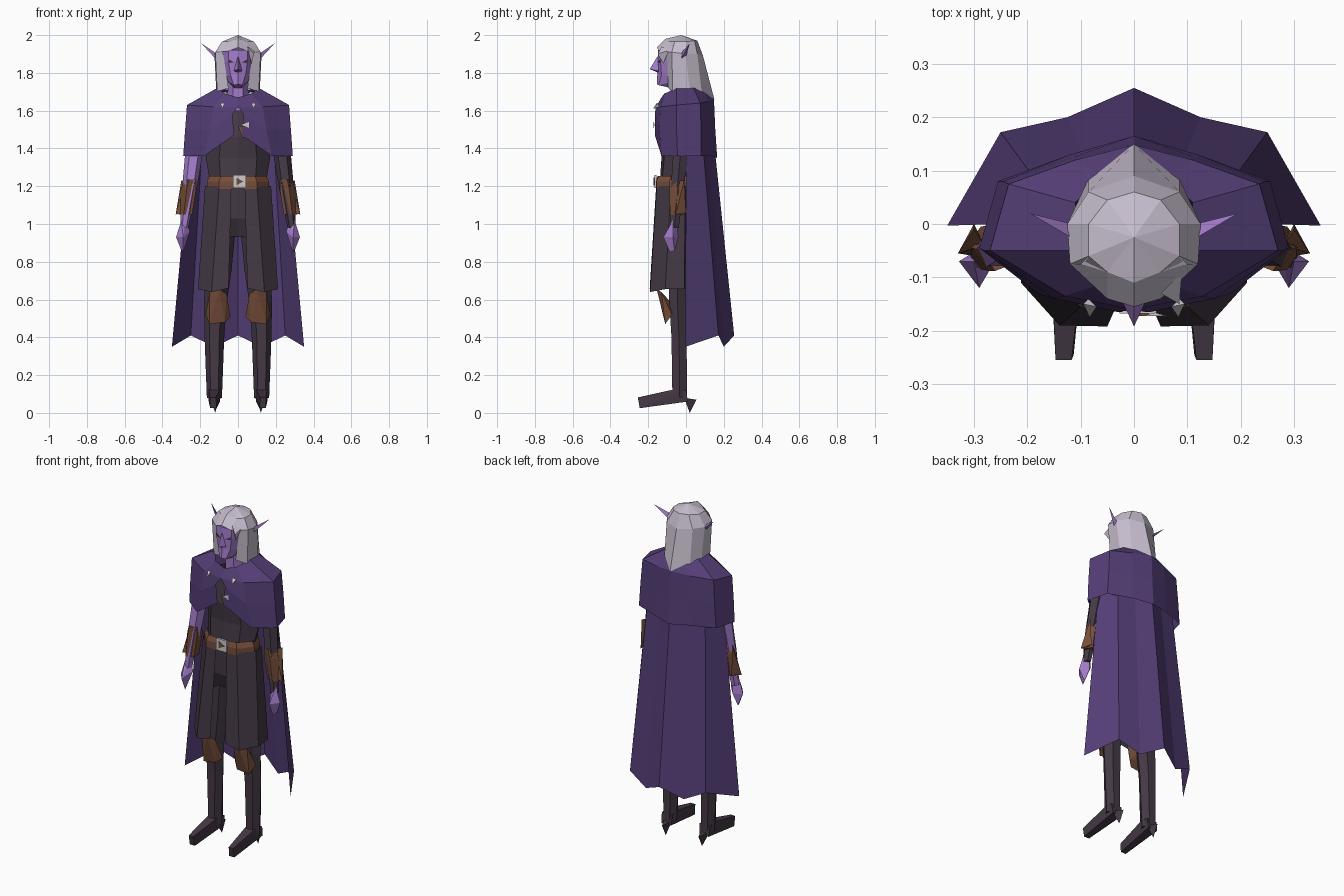
import bpy, bmesh, math


def material(name, r, g, b):
    m = bpy.data.materials.new(name)
    lin = [((c / 255 + 0.055) / 1.055) ** 2.4 for c in (r, g, b)]
    m.diffuse_color = (*lin, 1)
    return m


PURPLE = material("purple_cloth", 84, 62, 118)
SKIN = material("lilac_skin", 166, 126, 206)
HAIR = material("silver_hair", 198, 189, 205)
DARK = material("dark_cloth", 68, 57, 69)
LEATHER = material("brown_leather", 118, 78, 58)
METAL = material("pale_metal", 205, 200, 206)


def finish(name, bm, mat):
    bmesh.ops.remove_doubles(bm, verts=bm.verts, dist=0.0005)
    bmesh.ops.dissolve_degenerate(bm, edges=bm.edges, dist=0.0001)
    bmesh.ops.recalc_face_normals(bm, faces=bm.faces)
    me = bpy.data.meshes.new(name)
    bm.to_mesh(me)
    bm.free()
    me.materials.append(mat)
    ob = bpy.data.objects.new(name, me)
    bpy.context.collection.objects.link(ob)
    return ob


def sheet(name, rows, mat, mirror=True):
    """Skin between rows of points; rows describe the +x half when mirrored."""
    bm = bmesh.new()
    for s in ((1, -1) if mirror else (1,)):
        grid = [[bm.verts.new((s * x, y, z)) for x, y, z in row] for row in rows]
        for a, b in zip(grid, grid[1:]):
            for i in range(len(a) - 1):
                bm.faces.new((a[i], a[i + 1], b[i + 1], b[i]))
    return finish(name, bm, mat)


def limb(name, stations, mat, n=6, side=1):
    """Capped tube through (x, y, z, rx, ry) stations."""
    bm = bmesh.new()
    rings = []
    for x, y, z, rx, ry in stations:
        rings.append([bm.verts.new((side * (x + rx * math.cos(2 * math.pi * k / n)),
                                    y + ry * math.sin(2 * math.pi * k / n), z))
                      for k in range(n)])
    for a, b in zip(rings, rings[1:]):
        for k in range(n):
            j = (k + 1) % n
            bm.faces.new((a[k], a[j], b[j], b[k]))
    bm.faces.new(rings[0])
    bm.faces.new(rings[-1])
    return finish(name, bm, mat)


def hull(name, pts, mat, side=1):
    bm = bmesh.new()
    for x, y, z in pts:
        bm.verts.new((side * x, y, z))
    bmesh.ops.convex_hull(bm, input=bm.verts)
    return finish(name, bm, mat)


def at(z, pts):
    return [(x, y, z) for x, y in pts]


# Long cape with zigzag hem
sheet("cape", [
    [(0.25, 0.0, 1.42), (0.19, 0.09, 1.42), (0.09, 0.115, 1.42), (0, 0.15, 1.42)],
    [(0.35, -0.003, 0.35), (0.25, 0.172, 0.41), (0.125, 0.2, 0.35), (0, 0.255, 0.41)],
], PURPLE)

# Shoulder capelet with collar, open at the chest
sheet("capelet", [
    [(0, -0.13, 1.67), (0.07, -0.115, 1.69), (0.11, -0.05, 1.72), (0.11, 0.04, 1.72),
     (0.06, 0.09, 1.71), (0, 0.12, 1.70)],
    [(0, -0.16, 1.62), (0.13, -0.135, 1.62), (0.27, -0.05, 1.63), (0.235, 0.075, 1.64),
     (0.11, 0.12, 1.65), (0, 0.148, 1.66)],
    [(0.03, -0.165, 1.58), (0.15, -0.14, 1.50), (0.28, -0.05, 1.50), (0.245, 0.08, 1.50),
     (0.115, 0.125, 1.50), (0, 0.155, 1.50)],
    [(0.02, -0.165, 1.47), (0.18, -0.13, 1.36), (0.29, -0.045, 1.36), (0.255, 0.08, 1.36),
     (0.12, 0.13, 1.36), (0, 0.165, 1.35)],
], PURPLE)

# Torso, belt and hips
sheet("torso", [
    at(1.60, [(0, -0.11), (0.08, -0.10), (0.16, -0.04), (0.12, 0.05), (0, 0.07)]),
    at(1.46, [(0, -0.14), (0.09, -0.125), (0.17, -0.04), (0.13, 0.05), (0, 0.07)]),
    at(1.35, [(0, -0.13), (0.10, -0.115), (0.17, -0.04), (0.13, 0.03), (0, 0.05)]),
    at(1.20, [(0, -0.14), (0.09, -0.13), (0.145, -0.07), (0.12, 0.0), (0, 0.02)]),
    at(1.03, [(0, -0.13), (0.09, -0.13), (0.16, -0.07), (0.13, 0.0), (0, 0.02)]),
    at(0.93, [(0, -0.06), (0.09, -0.11), (0.165, -0.06), (0.13, 0.0), (0, -0.03)]),
], DARK)
sheet("belt", [
    at(1.255, [(0, -0.150), (0.09, -0.145), (0.150, -0.08), (0.13, 0.0), (0, 0.025)]),
    at(1.225, [(0, -0.160), (0.10, -0.157), (0.165, -0.08), (0.14, 0.005), (0, 0.03)]),
    at(1.185, [(0, -0.160), (0.10, -0.157), (0.165, -0.08), (0.14, 0.005), (0, 0.03)]),
], LEATHER)
hull("buckle", [(x, y, z) for x in (-0.027, 0.042) for y in (-0.168, -0.155)
                for z in (1.19, 1.26)], METAL)
hull("buckle_mark", [(x, y, z) for x, z in ((-0.008, 1.205), (-0.008, 1.245), (0.028, 1.225))
                     for y in (-0.172, -0.166)], LEATHER)

# Chest strap and brooch
hull("chest_strap", [(0.0, -0.16, 1.52), (0.02, -0.165, 1.52), (0.07, -0.155, 1.45),
                     (0.02, -0.16, 1.46), (0.03, -0.15, 1.48)], LEATHER)
hull("brooch", [(0.015, -0.172, 1.525), (0.06, -0.172, 1.545), (0.06, -0.172, 1.505),
                (0.04, -0.166, 1.525)], METAL)

# Split coat skirt
sheet("coat_skirt", [
    at(1.20, [(0.035, -0.158), (0.10, -0.155), (0.175, -0.08), (0.16, -0.005), (0.06, 0.015)]),
    [(0.05, -0.192, 0.66), (0.14, -0.19, 0.64), (0.212, -0.11, 0.655), (0.205, -0.008, 0.655),
     (0.08, 0.0, 0.66)],
], DARK)

# Legs, boots, knee guards, arms, hands and collar clasps
for s, tag in ((1, "left"), (-1, "right")):
    limb(tag + "_leg", [(0.085, -0.05, 1.0, 0.075, 0.06), (0.105, -0.045, 0.75, 0.07, 0.055),
                        (0.12, -0.045, 0.58, 0.06, 0.05), (0.125, -0.037, 0.40, 0.052, 0.046),
                        (0.125, -0.033, 0.08, 0.04, 0.045)], DARK, 6, s)
    hull(tag + "_boot", [(0.09, 0.0, 0.12), (0.16, 0.0, 0.12), (0.095, -0.06, 0.125),
                         (0.155, -0.06, 0.125), (0.095, 0.01, 0.06), (0.155, 0.01, 0.06),
                         (0.117, -0.255, 0.082), (0.147, -0.255, 0.082),
                         (0.113, -0.245, 0.025), (0.147, -0.245, 0.025)], DARK, s)
    hull(tag + "_heel", [(0.10, -0.01, 0.08), (0.15, -0.01, 0.08), (0.12, 0.055, 0.07),
                         (0.12, 0.02, 0.0)], DARK, s)
    hull(tag + "_knee_guard", [(0.10, -0.155, 0.655), (0.06, -0.13, 0.63), (0.15, -0.13, 0.64),
                               (0.04, -0.085, 0.51), (0.172, -0.075, 0.52),
                               (0.15, -0.11, 0.47), (0.07, -0.11, 0.48),
                               (0.12, -0.075, 0.58)], LEATHER, s)
    arm_mat = DARK if s > 0 else SKIN
    limb(tag + "_arm", [(0.21, -0.01, 1.57, 0.05, 0.05), (0.235, -0.03, 1.36, 0.046, 0.045),
                        (0.255, -0.045, 1.20, 0.04, 0.04), (0.285, -0.06, 0.98, 0.022, 0.025)],
         arm_mat, 6, s)
    hull(tag + "_hand", [(0.275, -0.05, 1.03), (0.30, -0.07, 1.02), (0.255, -0.06, 0.96),
                         (0.328, -0.07, 0.93), (0.29, -0.12, 0.93), (0.28, -0.04, 0.93),
                         (0.29, -0.085, 0.85), (0.30, -0.06, 0.86)], SKIN, s)
    # Flared bracer, pointed at the elbow
    limb(tag + "_bracer", [(0.25, -0.05, 1.235, 0.035, 0.04), (0.258, -0.045, 1.18, 0.045, 0.045),
                           (0.275, -0.045, 1.05, 0.04, 0.042)], LEATHER, 5, s)
    hull(tag + "_bracer_flap", [(0.30, -0.06, 1.06), (0.33, -0.055, 1.05), (0.30, -0.01, 1.23),
                                (0.28, -0.04, 1.23), (0.30, 0.0, 1.06)], LEATHER, s)
    hull(tag + "_clasp", [(0.07, -0.155, 1.64), (0.095, -0.15, 1.64), (0.083, -0.175, 1.61),
                          (0.085, -0.14, 1.62)], METAL, s)
    # Pointed ear and narrow eye
    hull(tag + "_ear", [(0.11, -0.03, 1.90), (0.11, -0.03, 1.865), (0.115, 0.0, 1.885),
                        (0.195, 0.02, 1.957)], SKIN, s)
    hull(tag + "_eye", [(0.018, -0.15, 1.855), (0.05, -0.137, 1.872), (0.046, -0.137, 1.853),
                        (0.03, -0.138, 1.86)], DARK, s)

# Face, nose and neck
sheet("face", [
    [(0, -0.05, 1.93), (0.075, -0.05, 1.93), (0.09, -0.04, 1.93)],
    [(0, -0.148, 1.92), (0.05, -0.135, 1.92), (0.09, -0.075, 1.92)],
    [(0, -0.148, 1.86), (0.05, -0.135, 1.86), (0.085, -0.075, 1.86)],
    [(0, -0.152, 1.79), (0.04, -0.13, 1.79), (0.07, -0.075, 1.78)],
    [(0, -0.155, 1.74), (0.022, -0.145, 1.735), (0.05, -0.08, 1.75)],
    [(0, -0.08, 1.72), (0.02, -0.08, 1.72), (0.04, -0.06, 1.74)],
], SKIN)
hull("nose", [(0, -0.15, 1.89), (0, -0.192, 1.82), (0.022, -0.145, 1.81), (-0.022, -0.145, 1.81),
              (0, -0.145, 1.80)], SKIN)
limb("neck", [(0, -0.03, 1.60, 0.06, 0.055), (0, -0.04, 1.78, 0.05, 0.05)], SKIN, 6)

# Hair: crown to shoulders, plus a jutting fringe
sheet("hair", [
    [(0, -0.025, 2.0)] * 5,
    [(0.05, -0.09, 1.965), (0.085, -0.06, 1.965), (0.085, 0.0, 1.965), (0.05, 0.045, 1.97),
     (0, 0.06, 1.97)],
    [(0.08, -0.10, 1.91), (0.12, -0.075, 1.91), (0.125, 0.0, 1.90), (0.085, 0.06, 1.90),
     (0, 0.09, 1.89)],
    [(0.05, -0.095, 1.72), (0.11, -0.07, 1.70), (0.115, 0.02, 1.70), (0.085, 0.085, 1.68),
     (-0.0, 0.15, 1.66)],
], HAIR)
sheet("fringe", [
    [(0, -0.025, 2.0), (0, -0.025, 2.0), (0.085, -0.06, 1.965)],
    [(0, -0.11, 1.98), (0.05, -0.09, 1.965), (0.10, -0.075, 1.94)],
    [(0, -0.155, 1.935), (0.05, -0.14, 1.915), (0.12, -0.075, 1.91)],
], HAIR)
hull("side_lock", [(0.05, -0.13, 1.94), (0.085, -0.15, 1.90), (0.09, -0.09, 1.92),
                   (0.07, -0.12, 1.85)], HAIR)
